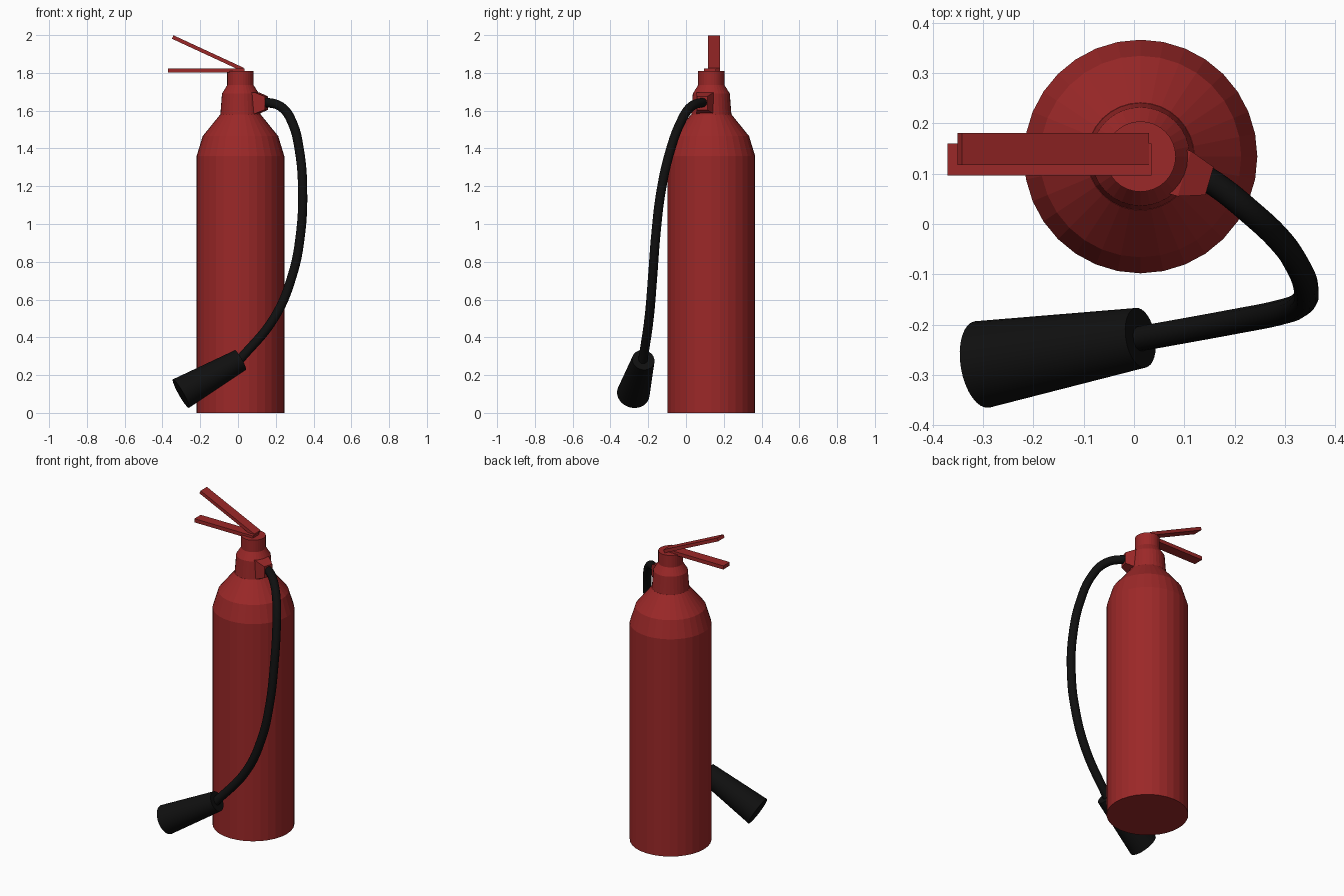
import bpy, bmesh, math
from mathutils import Vector

cube = bpy.data.objects.get("Cube")
if cube:
    bpy.data.objects.remove(cube, do_unlink=True)


def material(name, color):
    mat = bpy.data.materials.new(name)
    mat.use_nodes = True
    mat.diffuse_color = color
    mat.node_tree.nodes["Principled BSDF"].inputs["Base Color"].default_value = color
    return mat


RED = material("red paint", (0.33, 0.021, 0.021, 1))
BLACK = material("black rubber", (0.005, 0.005, 0.005, 1))
AXIS_X, AXIS_Y = 0.013, 0.134


def add_object(name, bm, mat):
    bmesh.ops.recalc_face_normals(bm, faces=bm.faces)
    mesh = bpy.data.meshes.new(name)
    bm.to_mesh(mesh)
    bm.free()
    mesh.materials.append(mat)
    obj = bpy.data.objects.new(name, mesh)
    bpy.context.collection.objects.link(obj)
    return obj


def lathe(name, profile, mat, sides=32):
    """Closed solid of revolution from (radius, z) pairs."""
    bm = bmesh.new()
    rings = []
    for r, z in profile:
        angles = [2 * math.pi * i / sides for i in range(sides)]
        rings.append([bm.verts.new((r * math.cos(a), r * math.sin(a), z)) for a in angles])
    for low, high in zip(rings, rings[1:]):
        for i in range(sides):
            j = (i + 1) % sides
            bm.faces.new((low[i], low[j], high[j], high[i]))
    bm.faces.new(rings[0])
    bm.faces.new(rings[-1])
    return add_object(name, bm, mat)


def smooth(obj):
    bpy.ops.object.select_all(action='DESELECT')
    obj.select_set(True)
    bpy.context.view_layer.objects.active = obj
    bpy.ops.object.shade_smooth_by_angle(angle=math.radians(30))


def bar(name, start, end, width, thickness, mat):
    """Flat bar between two points, its width along y."""
    start, end = Vector(start), Vector(end)
    axis = end - start
    bm = bmesh.new()
    bmesh.ops.create_cube(bm, size=1)
    bmesh.ops.scale(bm, vec=(axis.length, width, thickness), verts=bm.verts)
    obj = add_object(name, bm, mat)
    obj.location = (start + end) / 2
    obj.rotation_euler.y = -math.atan2(axis.z, axis.x)
    return obj


# Tank with sloped shoulder
tank = lathe("tank", [(0.232, 0), (0.232, 1.36), (0.2, 1.465), (0.107, 1.58)], RED)
# Valve neck, collar and cap
valve = lathe("valve", [(0.107, 1.57), (0.098, 1.69), (0.07, 1.735), (0.07, 1.81)], RED)
for part in (tank, valve):
    part.location = (AXIS_X, AXIS_Y, 0)

# Carrying handle and squeeze lever
bar("carry_handle", (-0.37, 0.128, 1.813), (0.035, 0.128, 1.813), 0.063, 0.023, RED)
bar("squeeze_lever", (-0.346, 0.149, 1.99), (0.026, 0.149, 1.818), 0.063, 0.02, RED)

# Tapered square outlet on the valve
outlet = lathe("outlet", [(0.066, -0.02), (0.066, 0.0), (0.041, 0.052)], RED, sides=4)
for v in outlet.data.vertices:
    x, y = v.co.x, v.co.y
    v.co.x, v.co.y = (x - y) * 0.86, (x + y) * 0.71
outlet.rotation_mode = 'QUATERNION'
outlet.rotation_quaternion = Vector((0.96, -0.28, 0)).to_track_quat('Z', 'X')
outlet.location = (0.1, 0.1, 1.64)

# Hose
points = [
    (0.125, 0.1, 1.64), (0.16, 0.08, 1.642), (0.235, 0.02, 1.615), (0.288, -0.03, 1.535),
    (0.325, -0.083, 1.39), (0.342, -0.131, 1.18), (0.33, -0.16, 0.94),
    (0.288, -0.176, 0.73), (0.193, -0.195, 0.505), (0.0, -0.23, 0.27),
]
curve = bpy.data.curves.new("hose", 'CURVE')
curve.dimensions = '3D'
curve.bevel_depth = 0.025
curve.bevel_resolution = 4
curve.use_fill_caps = True
curve.resolution_u = 8
spline = curve.splines.new('BEZIER')
spline.bezier_points.add(len(points) - 1)
for bp, co in zip(spline.bezier_points, points):
    bp.co = co
    bp.handle_left_type = bp.handle_right_type = 'AUTO'
curve.materials.append(BLACK)
hose = bpy.data.objects.new("hose", curve)
bpy.context.collection.objects.link(hose)

# Discharge horn
small_end, large_end = Vector((0.013, -0.226, 0.28)), Vector((-0.302, -0.279, 0.102))
axis = large_end - small_end
horn = lathe("horn", [(0.06, 0), (0.087, axis.length)], BLACK)
horn.rotation_mode = 'QUATERNION'
horn.rotation_quaternion = axis.to_track_quat('Z', 'Y')
horn.location = small_end
smooth(horn)
